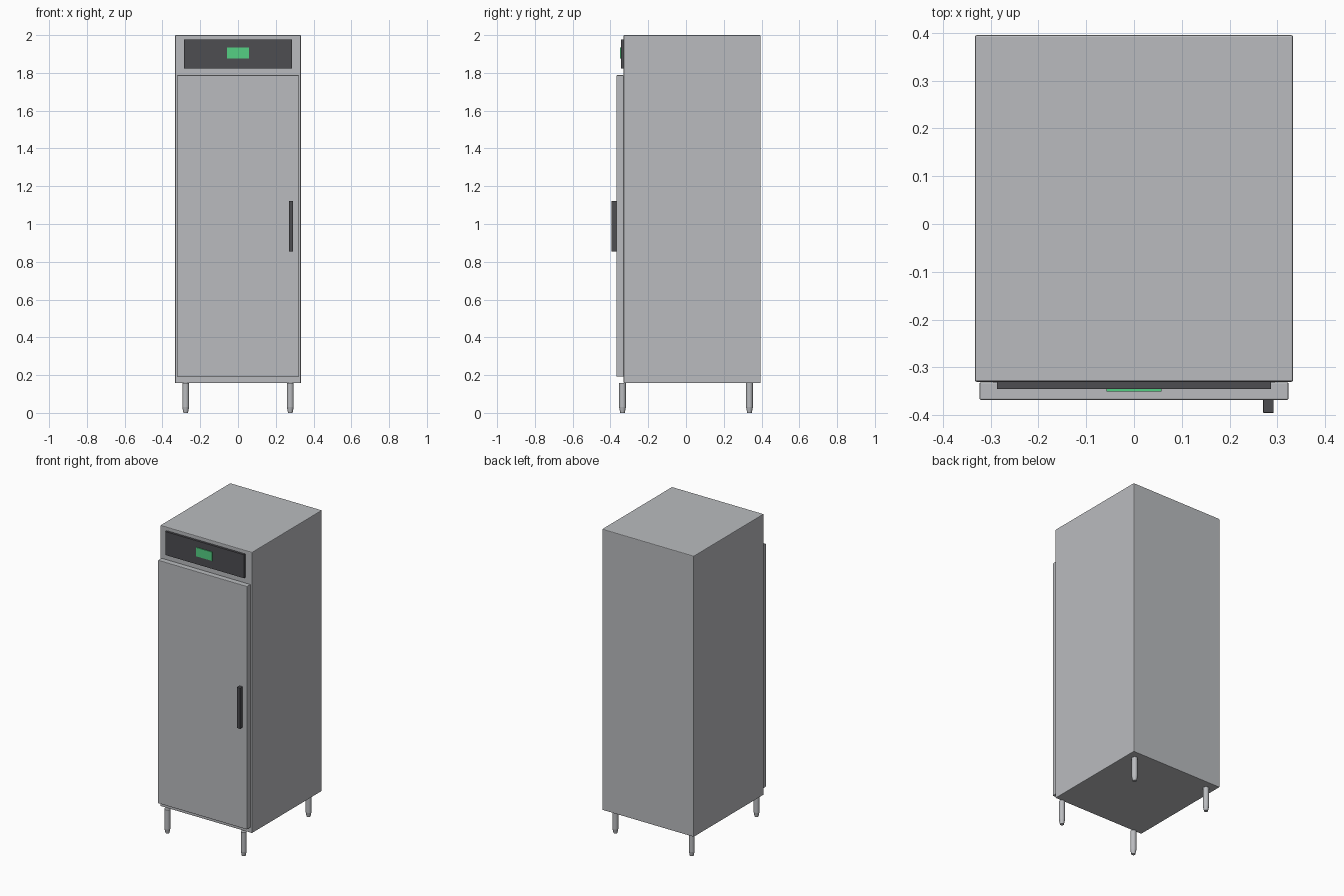
import bpy

cube = bpy.data.objects.get("Cube")
if cube:
    bpy.data.objects.remove(cube, do_unlink=True)


def material(name, rgb):
    mat = bpy.data.materials.new(name)
    mat.use_nodes = True
    color = (*rgb, 1.0)
    mat.diffuse_color = color
    mat.node_tree.nodes["Principled BSDF"].inputs["Base Color"].default_value = color
    return mat


steel = material("brushed_steel", (0.49, 0.50, 0.52))
black = material("dark_plastic", (0.075, 0.074, 0.083))
green = material("green_display", (0.09, 0.63, 0.23))


def finish(obj, name, mat, bevel=0.0):
    obj.name = name
    obj.data.materials.append(mat)
    if bevel:
        mod = obj.modifiers.new("edge_bevel", "BEVEL")
        mod.width = bevel
        mod.segments = 2
    return obj


def box(name, mat, x, y, z, bevel=0.0):
    """Box spanning the (low, high) range on each axis."""
    spans = (x, y, z)
    bpy.ops.mesh.primitive_cube_add(size=1)
    obj = bpy.context.object
    center = [(lo + hi) / 2 for lo, hi in spans]
    size = [hi - lo for lo, hi in spans]
    for v in obj.data.vertices:
        v.co = [c * s for c, s in zip(v.co, size)]
    obj.location = center
    return finish(obj, name, mat, bevel)


# Cabinet and door
box("cabinet", steel, (-0.333, 0.333), (-0.33, 0.395), (0.157, 2.0), 0.004)
box("door", steel, (-0.323, 0.323), (-0.368, -0.331), (0.193, 1.788), 0.003)
box("door_handle", black, (0.27, 0.292), (-0.395, -0.367), (0.855, 1.123), 0.001)

# Control panel with its display
box("control_panel", black, (-0.286, 0.286), (-0.345, -0.329), (1.823, 1.977))
box("display", green, (-0.058, 0.058), (-0.35, -0.344), (1.877, 1.935))


# Legs: straight tube above a tapered foot
def leg(name, x, y):
    parts = []
    for r_low, r_high, low, high in ((0.012, 0.018, 0, 0.03), (0.018, 0.018, 0.03, 0.157)):
        bpy.ops.mesh.primitive_cone_add(vertices=16, radius1=r_low, radius2=r_high,
                                        depth=high - low, location=(x, y, (low + high) / 2))
        parts.append(bpy.context.object)
    for part in parts:
        part.select_set(True)
    bpy.ops.object.join()
    finish(bpy.context.object, name, steel)
    bpy.ops.object.shade_smooth_by_angle(angle=0.6)


for x, side in ((-0.277, "right"), (0.277, "left")):
    for y, end in ((-0.336, "front"), (0.336, "back")):
        leg(f"{end}_{side}_leg", x, y)
